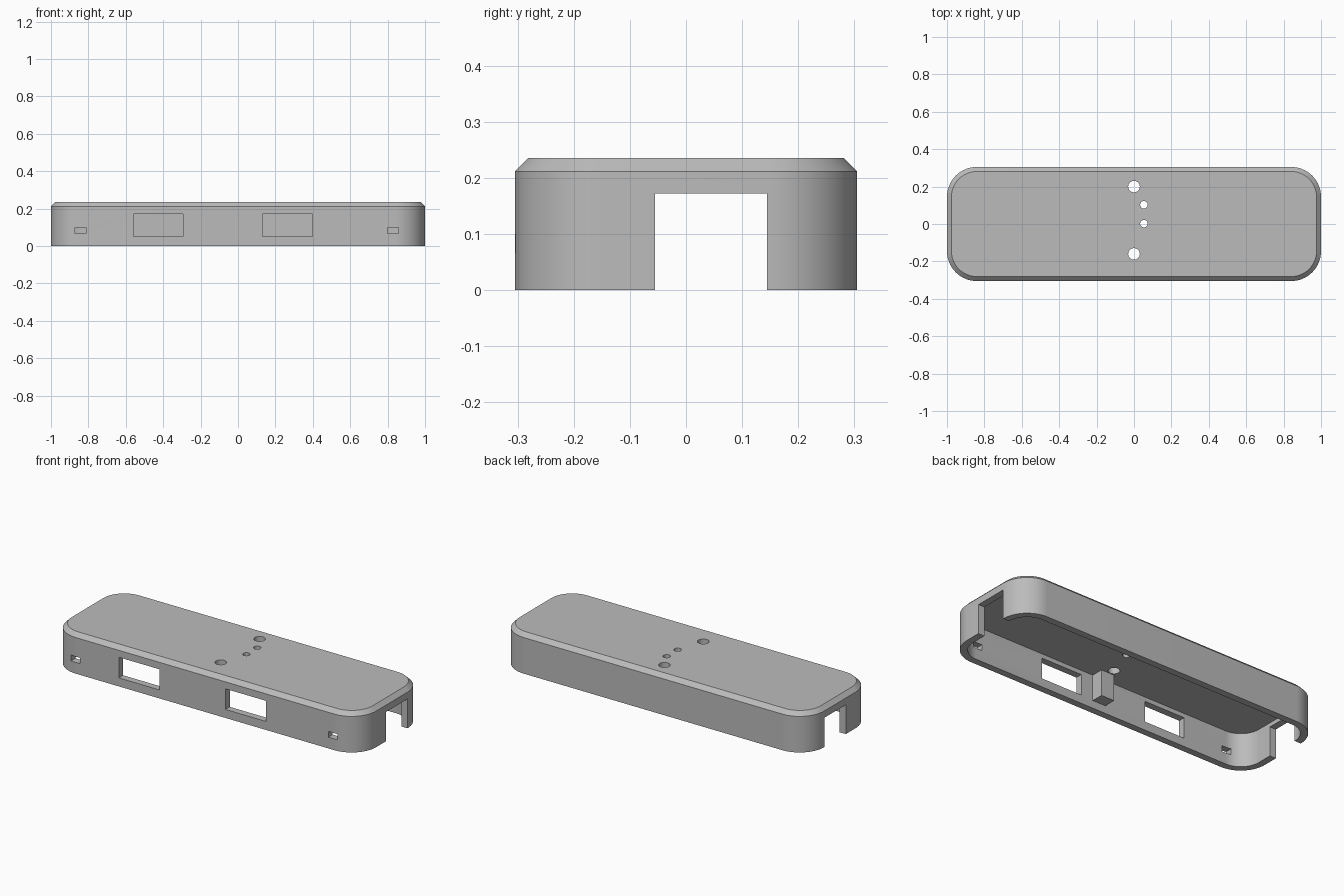
import bpy, bmesh, math
from mathutils import Matrix, Vector

cube = bpy.data.objects.get("Cube")
if cube:
    bpy.data.objects.remove(cube, do_unlink=True)

HX, HY, HEIGHT = 1.0, 0.305, 0.236
RADIUS, CHAMFER, WALL = 0.16, 0.024, 0.04
CEILING = HEIGHT - WALL

grey = bpy.data.materials.new("plain_grey")
grey.use_nodes = True
grey.diffuse_color = (0.5, 0.5, 0.5, 1)
grey.node_tree.nodes["Principled BSDF"].inputs["Base Color"].default_value = grey.diffuse_color


def new_object(name, bm):
    bmesh.ops.recalc_face_normals(bm, faces=bm.faces)
    mesh = bpy.data.meshes.new(name)
    bm.to_mesh(mesh)
    bm.free()
    mesh.materials.append(grey)
    obj = bpy.data.objects.new(name, mesh)
    bpy.context.collection.objects.link(obj)
    return obj


def rounded_outline(inset, steps=20):
    """Rounded rectangle, shrunk evenly on every side."""
    r = RADIUS - inset
    points = []
    for quarter, (sx, sy) in enumerate([(1, 1), (-1, 1), (-1, -1), (1, -1)]):
        for i in range(steps + 1):
            a = math.pi / 2 * (quarter + i / steps)
            points.append((sx * (HX - RADIUS) + r * math.cos(a),
                           sy * (HY - RADIUS) + r * math.sin(a)))
    return points


def loft(name, levels):
    """Solid through a stack of (inset, z) outlines."""
    bm = bmesh.new()
    rings = [[bm.verts.new((x, y, z)) for x, y in rounded_outline(inset)]
             for inset, z in levels]
    n = len(rings[0])
    for low, high in zip(rings, rings[1:]):
        for i in range(n):
            j = (i + 1) % n
            bm.faces.new((low[i], low[j], high[j], high[i]))
    bm.faces.new(rings[0][::-1])
    bm.faces.new(rings[-1])
    return new_object(name, bm)


def box(name, x0, x1, y0, y1, z0, z1):
    bm = bmesh.new()
    size = Vector((x1 - x0, y1 - y0, z1 - z0))
    centre = Vector((x0 + x1, y0 + y1, z0 + z1)) / 2
    bmesh.ops.create_cube(bm, size=1, matrix=Matrix.Translation(centre) @ Matrix.Diagonal(size).to_4x4())
    return new_object(name, bm)


def drill(name, x, y, r):
    bm = bmesh.new()
    bmesh.ops.create_cone(bm, cap_ends=True, segments=32, radius1=r, radius2=r, depth=0.2,
                          matrix=Matrix.Translation((x, y, HEIGHT)))
    return new_object(name, bm)


# Outer body with chamfered top edge
case = loft("case_shell", [(0, 0), (0, HEIGHT - CHAMFER), (CHAMFER, HEIGHT)])

# Hollow interior, open at the bottom
cutters = [loft("cavity_cutter", [(WALL, -0.1), (WALL, CEILING)])]
# Notch through both ends
cutters.append(box("end_notch_cutter", -1.1, 1.1, -0.055, 0.144, -0.15, 0.172))
# Front windows and small slots
for x0, x1, z0, z1 in [(-0.56, -0.295, 0.05, 0.171), (0.132, 0.397, 0.05, 0.171),
                       (-0.872, -0.813, 0.066, 0.1), (0.8, 0.859, 0.066, 0.1)]:
    cutters.append(box("front_window_cutter", x0, x1, -0.4, -0.17, z0, z1))
# Round holes in the top
for x, y, r in [(0, 0.2, 0.031), (0, -0.16, 0.031), (0.053, 0.103, 0.02), (0.053, 0.002, 0.02)]:
    cutters.append(drill("top_hole_cutter", x, y, r))

for cutter in cutters:
    mod = case.modifiers.new("cut", 'BOOLEAN')
    mod.operation = 'DIFFERENCE'
    mod.solver = 'EXACT'
    mod.object = cutter
    cutter.hide_render = True

# Bake the cuts and drop the cutters
bpy.context.view_layer.update()
depsgraph = bpy.context.evaluated_depsgraph_get()
case.data = bpy.data.meshes.new_from_object(case.evaluated_get(depsgraph))
case.modifiers.clear()
for cutter in cutters:
    bpy.data.objects.remove(cutter, do_unlink=True)

# Inner block hanging from the ceiling against the front wall
box("inner_block", -0.03, 0.055, -HY + WALL - 0.005, -0.195, 0.045, CEILING + 0.005)

# Smooth round corners, keep hard edges
bpy.ops.object.select_all(action='DESELECT')
case.select_set(True)
bpy.context.view_layer.objects.active = case
bpy.ops.object.shade_smooth_by_angle(angle=math.radians(30))
